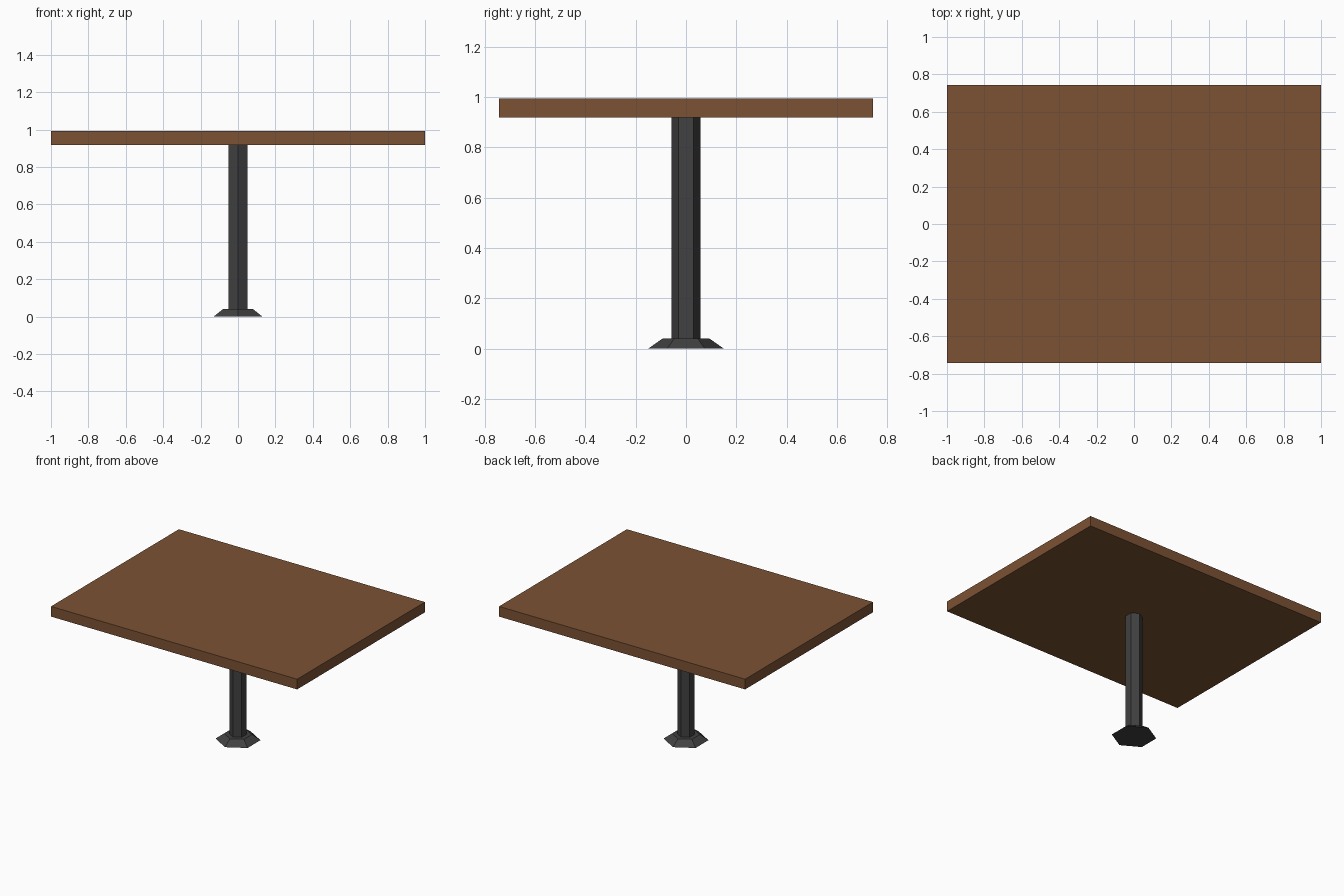
import bpy
from math import radians

if "Cube" in bpy.data.objects:
    bpy.data.objects.remove(bpy.data.objects["Cube"])


def material(name, rgb):
    mat = bpy.data.materials.new(name)
    mat.diffuse_color = (*rgb, 1.0)
    mat.use_nodes = True
    mat.node_tree.nodes["Principled BSDF"].inputs["Base Color"].default_value = mat.diffuse_color
    return mat


wood = material("brown_wood", (0.20, 0.085, 0.034))
metal = material("dark_metal", (0.052, 0.052, 0.052))


def hex_part(name, r_bottom, r_top, z0, z1):
    # Six-sided part with corners pointing along +y and -y
    bpy.ops.mesh.primitive_cone_add(vertices=6, radius1=r_bottom, radius2=r_top,
                                    depth=z1 - z0, location=(0, 0, (z0 + z1) / 2))
    ob = bpy.context.object
    ob.name = name
    ob.data.materials.append(metal)
    return ob


# Tabletop slab
TOP_Z, UNDER_Z = 0.993, 0.918
bpy.ops.mesh.primitive_cube_add(size=1, location=(0, 0, (TOP_Z + UNDER_Z) / 2))
top = bpy.context.object
top.name = "tabletop"
top.scale = (2.0, 1.484, TOP_Z - UNDER_Z)
bpy.ops.object.transform_apply(location=False, rotation=False, scale=True)
top.data.materials.append(wood)

# Flared foot and post
hex_part("foot", 0.15, 0.093, 0.0, 0.04)
hex_part("post", 0.058, 0.058, 0.04, UNDER_Z)
